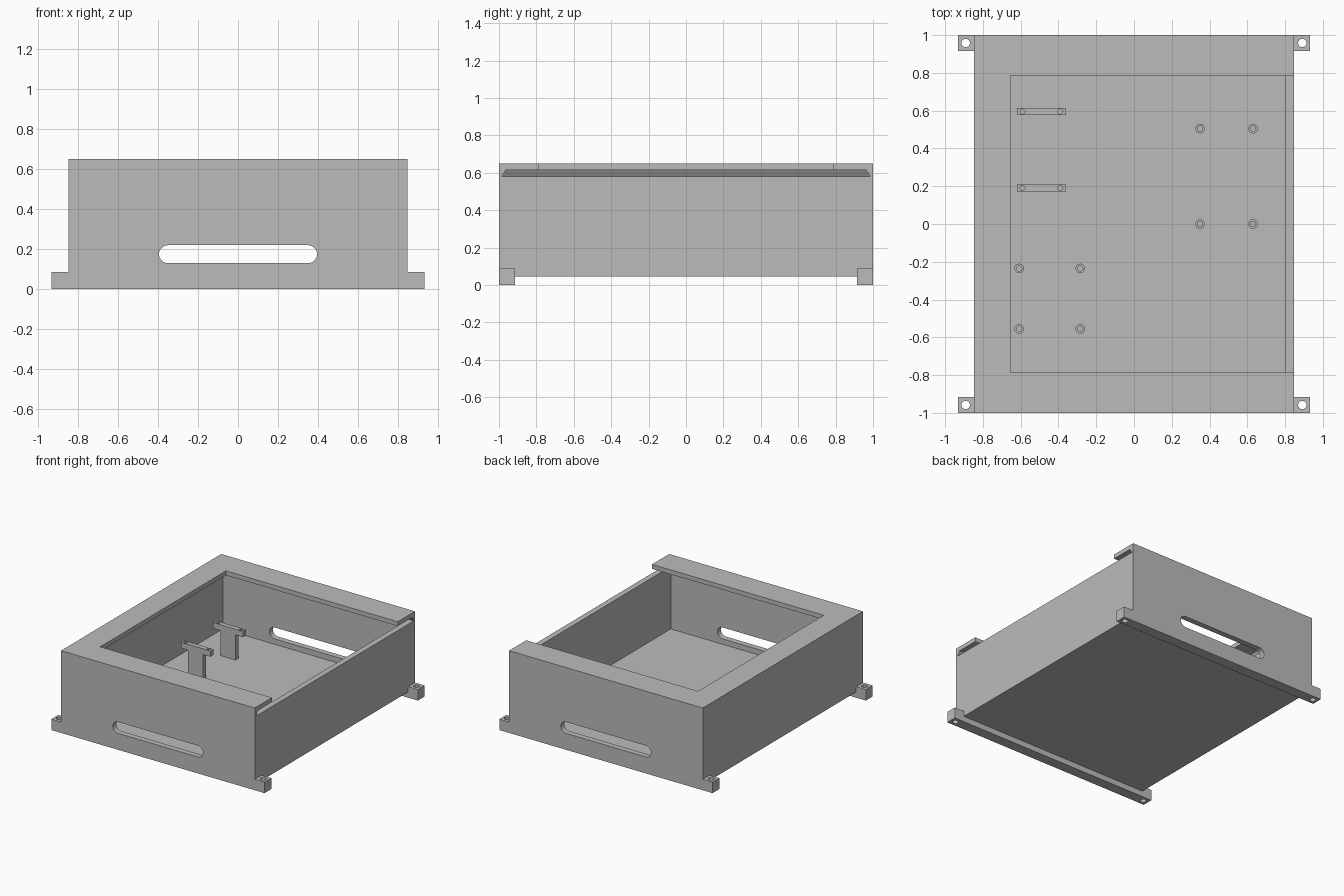
import bpy
import bmesh
import math
from mathutils import Matrix

if "Cube" in bpy.data.objects:
    bpy.data.objects.remove(bpy.data.objects["Cube"], do_unlink=True)

grey = bpy.data.materials.new("plain grey")
grey.use_nodes = True
COLOUR = (0.5, 0.5, 0.5, 1)
grey.diffuse_color = COLOUR
grey.node_tree.nodes["Principled BSDF"].inputs["Base Color"].default_value = COLOUR

# Main dimensions
HX, HY, TOP = 0.847, 1.0, 0.65
WALL = 0.045
BASE, FLOOR = 0.045, 0.087
GROOVE_LOW, GROOVE_HIGH = 0.58, 0.615
TAB_X, TAB_Y = 0.932, 0.085


def finish(name, bm):
    bmesh.ops.recalc_face_normals(bm, faces=bm.faces)
    mesh = bpy.data.meshes.new(name)
    bm.to_mesh(mesh)
    bm.free()
    obj = bpy.data.objects.new(name, mesh)
    bpy.context.collection.objects.link(obj)
    mesh.materials.append(grey)
    return obj


def prism(name, outline, offset):
    """Extrude a planar outline along an offset vector."""
    bm = bmesh.new()
    face = bm.faces.new([bm.verts.new(p) for p in outline])
    out = bmesh.ops.extrude_face_region(bm, geom=[face])
    moved = [v for v in out["geom"] if isinstance(v, bmesh.types.BMVert)]
    bmesh.ops.translate(bm, verts=moved, vec=offset)
    return finish(name, bm)


def box(name, x0, x1, y0, y1, z0, z1):
    outline = [(x0, y0, z0), (x1, y0, z0), (x1, y1, z0), (x0, y1, z0)]
    return prism(name, outline, (0, 0, z1 - z0))


def cylinder(name, x, y, z0, z1, r):
    bm = bmesh.new()
    bmesh.ops.create_cone(bm, cap_ends=True, segments=32, radius1=r, radius2=r,
                          depth=z1 - z0,
                          matrix=Matrix.Translation((x, y, (z0 + z1) / 2)))
    return finish(name, bm)


def combine(obj, others, operation):
    """Apply boolean operations and remove the helper solids."""
    for other in others:
        other.hide_render = True
        mod = obj.modifiers.new("bool", "BOOLEAN")
        mod.operation, mod.solver, mod.object = operation, "EXACT", other
    deps = bpy.context.evaluated_depsgraph_get()
    mesh = bpy.data.meshes.new_from_object(obj.evaluated_get(deps))
    obj.modifiers.clear()
    obj.data = mesh
    for other in others:
        bpy.data.objects.remove(other, do_unlink=True)
    return obj


# Case shell: cavity, dovetail lid groove open on one side, top opening
case = box("case", -HX, HX, -HY, HY, BASE, TOP)
cavity = box("cavity", -HX + WALL, HX - WALL, -HY + WALL, HY - WALL, FLOOR, 0.6)
opening = box("opening", -0.655, 1, -0.785, 0.785, 0.6, 0.8)

bm = bmesh.new()
rings = []
for z, inset in ((GROOVE_LOW, 0.015), (GROOVE_HIGH, 0.037)):
    x, y = HX - inset, HY - inset
    rings.append([bm.verts.new(p) for p in
                  ((-x, -y, z), (1, -y, z), (1, y, z), (-x, y, z))])
low, high = rings
bm.faces.new(low)
bm.faces.new(high)
for i in range(4):
    j = (i + 1) % 4
    bm.faces.new((low[i], low[j], high[j], high[i]))
groove = finish("groove", bm)

# Rounded cable slot through the front and back walls
R, CX, CZ = 0.045, 0.35, 0.175
outline = []
for side, start in ((1, -90), (-1, 90)):
    for k in range(17):
        a = math.radians(start + k * 180 / 16)
        outline.append((side * CX + R * math.cos(a), -1.2, CZ + R * math.sin(a)))
slot = prism("slot", outline, (0, 2.4, 0))
combine(case, [cavity, groove, opening, slot], "DIFFERENCE")

# Mounting rails under the front and back, with a drilled tab at each end
for name, s in (("front_rail", -1), ("back_rail", 1)):
    y0, y1 = sorted((s * HY, s * (HY - TAB_Y)))
    profile = [(-TAB_X, 0), (TAB_X, 0), (TAB_X, 0.087), (HX, 0.087),
               (HX, BASE), (-HX, BASE), (-HX, 0.087), (-TAB_X, 0.087)]
    rail = prism(name, [(x, y0, z) for x, z in profile], (0, y1 - y0, 0))
    holes = [cylinder("hole", t * 0.891, s * 0.958, -0.1, 0.2, 0.022)
             for t in (-1, 1)]
    combine(rail, holes, "DIFFERENCE")

# Hollow screw standoffs on the floor
groups = {"right_standoff": ((0.35, 0.63), (0.0, 0.505)),
          "left_standoff": ((-0.608, -0.285), (-0.555, -0.235))}
for name, (xs, ys) in groups.items():
    for x in xs:
        for y in ys:
            post = cylinder(name, x, y, FLOOR - 0.005, 0.13, 0.025)
            combine(post, [cylinder("bore", x, y, FLOOR, 0.2, 0.014)], "DIFFERENCE")

# T-shaped brackets with two screw holes in the crossbar
BX = -0.49
for y in (0.19, 0.595):
    profile = [(0.065, FLOOR - 0.005), (0.065, 0.285), (0.13, 0.285), (0.13, 0.33)]
    profile += [(-x, z) for x, z in reversed(profile)]
    bracket = prism("t_bracket", [(BX + x, y - 0.019, z) for x, z in profile],
                    (0, 0.038, 0))
    bores = [cylinder("bore", BX + t * 0.1, y, 0.295, 0.4, 0.013) for t in (-1, 1)]
    combine(bracket, bores, "DIFFERENCE")

# Smooth the round parts and keep edges sharp
bpy.ops.object.select_all(action="DESELECT")
for obj in bpy.context.collection.objects:
    if obj.type == "MESH" and grey.name in obj.data.materials:
        obj.select_set(True)
        bpy.context.view_layer.objects.active = obj
bpy.ops.object.shade_smooth_by_angle(angle=math.radians(30))
